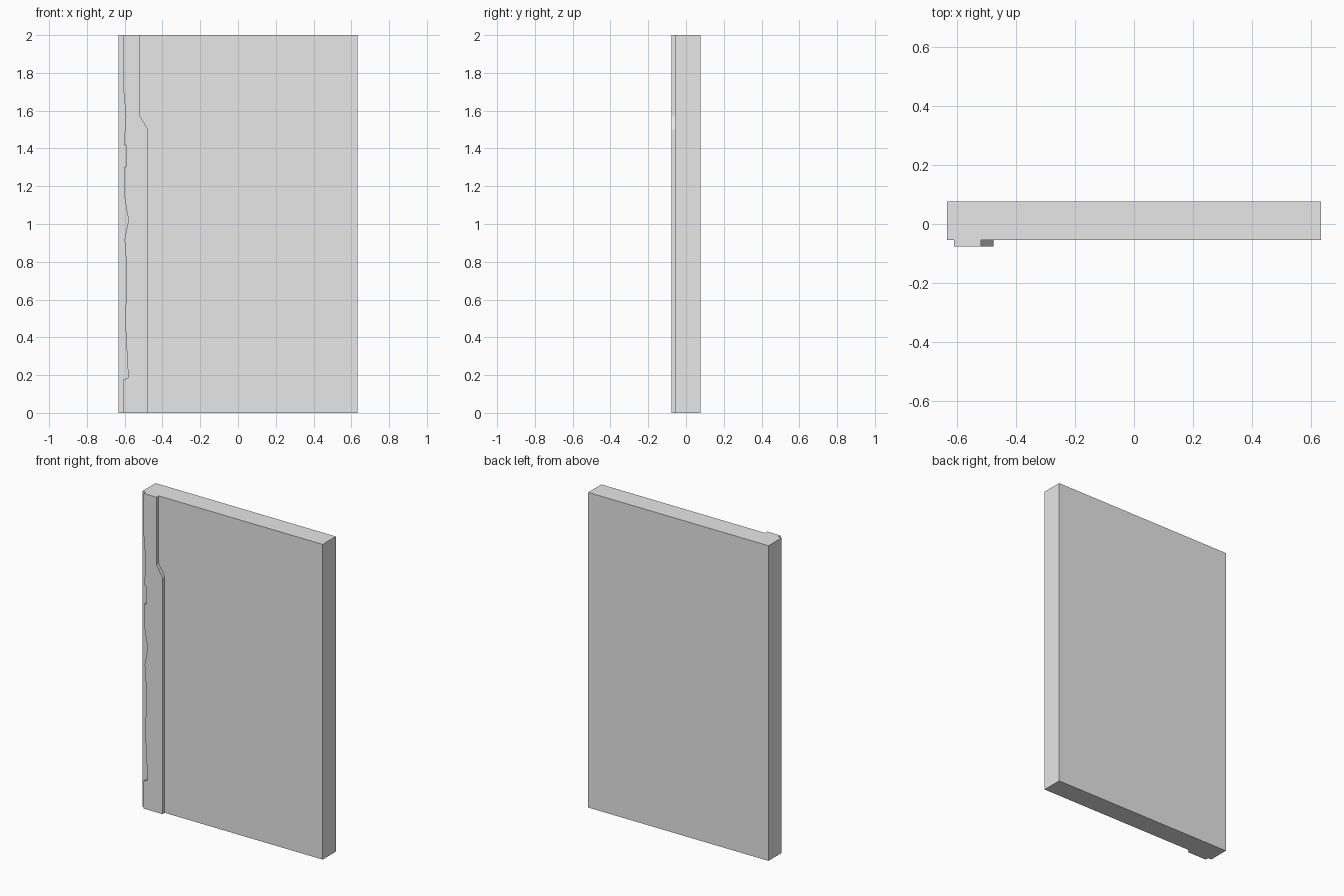
import bpy
import bmesh

cube = bpy.data.objects.get("Cube")
if cube:
    bpy.data.objects.remove(cube, do_unlink=True)

grey = bpy.data.materials.new("light_grey")
grey.use_nodes = True
colour = (0.8, 0.8, 0.8, 1)
grey.diffuse_color = colour
grey.node_tree.nodes["Principled BSDF"].inputs["Base Color"].default_value = colour


def extrude_outline(name, outline, front, back):
    """Extrude an (x, z) outline along y, from front to back."""
    bm = bmesh.new()
    face = bm.faces.new([bm.verts.new((x, front, z)) for x, z in outline])
    new = bmesh.ops.extrude_face_region(bm, geom=[face])["geom"]
    verts = [v for v in new if isinstance(v, bmesh.types.BMVert)]
    bmesh.ops.translate(bm, verts=verts, vec=(0, back - front, 0))
    bmesh.ops.recalc_face_normals(bm, faces=bm.faces)
    mesh = bpy.data.meshes.new(name)
    bm.to_mesh(mesh)
    bm.free()
    mesh.materials.append(grey)
    obj = bpy.data.objects.new(name, mesh)
    bpy.context.collection.objects.link(obj)
    return obj


HALF_WIDTH, HEIGHT = 0.633, 2.0
FRONT, PANEL_FRONT, BACK = -0.077, -0.055, 0.077

# Main flat panel
extrude_outline("panel", [(-HALF_WIDTH, 0), (HALF_WIDTH, 0),
                          (HALF_WIDTH, HEIGHT), (-HALF_WIDTH, HEIGHT)],
                PANEL_FRONT, BACK)

# Raised strip: stepped inner edge, then the ragged outer edge going up
inner_edge = [(-0.518, HEIGHT), (-0.518, 1.57), (-0.476, 1.5), (-0.476, 0)]
ragged_edge = [(-0.609, 0), (-0.609, 0.175), (-0.582, 0.185), (-0.583, 0.22),
               (-0.598, 0.5), (-0.59, 0.66), (-0.596, 0.9), (-0.603, 0.91),
               (-0.58, 1.02), (-0.604, 1.16), (-0.604, 1.3), (-0.589, 1.305),
               (-0.589, 1.415), (-0.604, 1.42), (-0.594, 1.57),
               (-0.609, 1.74), (-0.609, HEIGHT)]
extrude_outline("raised_strip", inner_edge + ragged_edge, FRONT, PANEL_FRONT)
